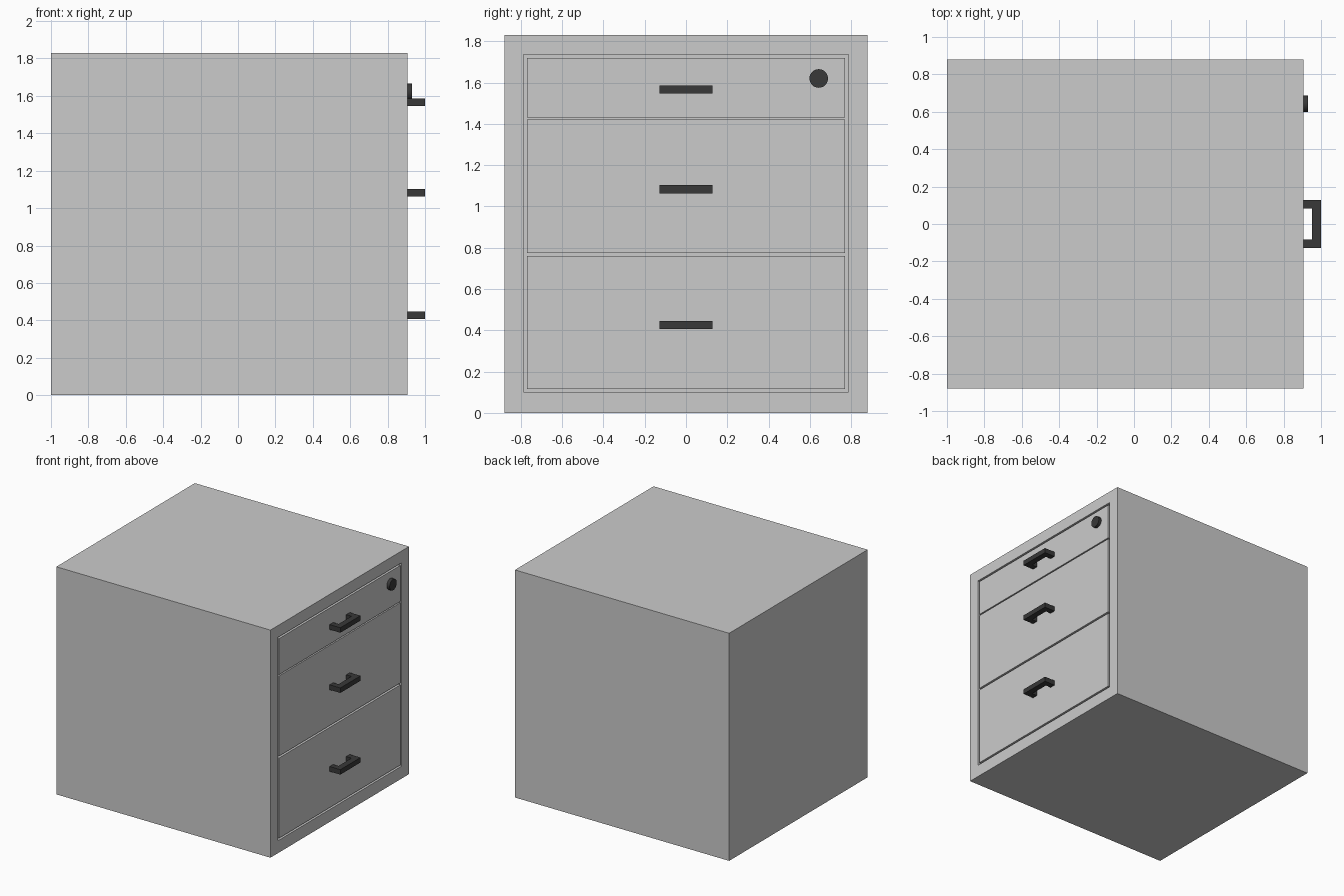
import bpy, bmesh, math

if "Cube" in bpy.data.objects:
    bpy.data.objects.remove(bpy.data.objects["Cube"])

FRONT = 0.905   # x of the drawer side
dark = bpy.data.materials.new("dark_metal")
dark.diffuse_color = (0.04, 0.04, 0.04, 1)
dark.use_nodes = True
dark.node_tree.nodes["Principled BSDF"].inputs["Base Color"].default_value = dark.diffuse_color


def add_object(name, bm, mat=None):
    bmesh.ops.recalc_face_normals(bm, faces=bm.faces)
    me = bpy.data.meshes.new(name)
    bm.to_mesh(me)
    bm.free()
    ob = bpy.data.objects.new(name, me)
    bpy.context.collection.objects.link(ob)
    if mat:
        me.materials.append(mat)
    return ob


def prism(profile, move):
    """Closed profile swept along a vector."""
    bm = bmesh.new()
    face = bm.faces.new([bm.verts.new(p) for p in profile])
    ext = bmesh.ops.extrude_face_region(bm, geom=[face])["geom"]
    verts = [v for v in ext if isinstance(v, bmesh.types.BMVert)]
    bmesh.ops.translate(bm, verts=verts, vec=move)
    return bm


def rect(x, y, z0, z1):
    return [(x, -y, z0), (x, y, z0), (x, y, z1), (x, -y, z1)]


# Cabinet body with a recess in the drawer side
bm = prism(rect(-1.0, 0.88, 0, 1.83), (FRONT + 1.0, 0, 0))
bmesh.ops.recalc_face_normals(bm, faces=bm.faces)
front = max(bm.faces, key=lambda f: f.calc_center_median().x)
bmesh.ops.inset_region(bm, faces=[front], thickness=0.0945)
for v in front.verts:
    v.co.z = 0.10 if v.co.z < 0.9 else 1.735
    v.co.y = math.copysign(0.787, v.co.y)
inner = bmesh.ops.extrude_face_region(bm, geom=[front])["geom"]
bmesh.ops.translate(bm, verts=[v for v in inner if isinstance(v, bmesh.types.BMVert)],
                    vec=(-0.05, 0, 0))
if front.is_valid:
    bmesh.ops.delete(bm, geom=[front], context='FACES_ONLY')
add_object("cabinet_body", bm)

# Drawer fronts and their U-shaped handles
drawers = {"bottom": (0.115, 0.76, 0.426),
           "middle": (0.775, 1.42, 1.083),
           "top": (1.43, 1.72, 1.567)}
for name, (z0, z1, hz) in drawers.items():
    add_object(name + "_drawer_front",
               prism(rect(FRONT - 0.05, 0.77, z0, z1), (0.05, 0, 0)))
    half = [(FRONT, 0.082), (FRONT, 0.128), (1.0, 0.128)]
    outline = half + [(1.0, -0.128), (FRONT, -0.128), (FRONT, -0.082),
                      (0.952, -0.082), (0.952, 0.082)]
    add_object(name + "_handle",
               prism([(x, y, hz - 0.02) for x, y in outline], (0, 0, 0.04)), dark)

# Round lock on the top drawer
bpy.ops.mesh.primitive_cylinder_add(vertices=32, radius=0.045, depth=0.025,
                                    location=(FRONT + 0.0125, 0.643, 1.62),
                                    rotation=(0, math.pi / 2, 0))
lock = bpy.context.object
lock.name = "lock"
lock.data.materials.append(dark)
bpy.ops.object.shade_smooth_by_angle()
